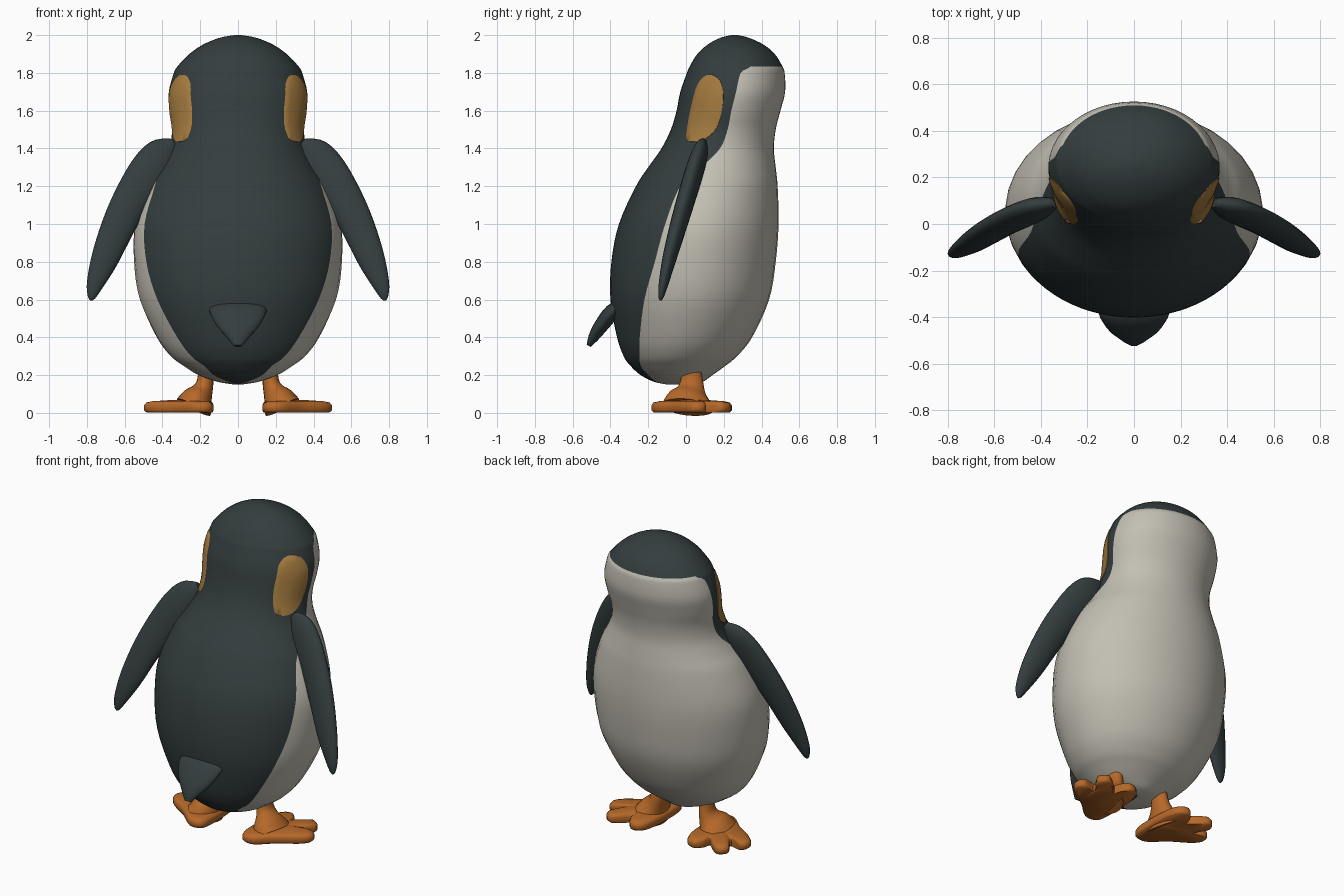
import bpy, bmesh, math
from mathutils import Vector

old = bpy.data.objects.get("Cube")
if old:
    bpy.data.objects.remove(old)


def material(name, r, g, b):
    m = bpy.data.materials.new(name)
    m.use_nodes = True
    m.diffuse_color = (r, g, b, 1)
    bsdf = m.node_tree.nodes["Principled BSDF"]
    bsdf.inputs["Base Color"].default_value = (r, g, b, 1)
    bsdf.inputs["Roughness"].default_value = 0.8
    return m


DARK = material("slate black", 0.034, 0.047, 0.048)
WHITE = material("warm white", 0.54, 0.52, 0.45)
ORANGE = material("foot orange", 0.47, 0.14, 0.022)
GOLD = material("cheek gold", 0.38, 0.2, 0.05)


def smooth_rows(rows, steps, closed=False):
    """Catmull-Rom samples through rows of numbers."""
    n, out = len(rows), []
    for i in range(n if closed else n - 1):
        ids = [i - 1, i, i + 1, i + 2]
        ids = [k % n if closed else min(max(k, 0), n - 1) for k in ids]
        quads = list(zip(*(rows[k] for k in ids)))
        for s in range(steps):
            t = s / steps
            out.append([b + t * (c - a + t * (2 * a - 5 * b + 4 * c - d
                        + t * (3 * (b - c) + d - a))) / 2 for a, b, c, d in quads])
    if not closed:
        out.append(list(rows[-1]))
    return out


def finish(bm, name, mats, angle=60):
    bmesh.ops.recalc_face_normals(bm, faces=bm.faces)
    me = bpy.data.meshes.new(name)
    bm.to_mesh(me)
    bm.free()
    for m in mats:
        me.materials.append(m)
    ob = bpy.data.objects.new(name, me)
    bpy.context.collection.objects.link(ob)
    bpy.ops.object.select_all(action="DESELECT")
    ob.select_set(True)
    bpy.context.view_layer.objects.active = ob
    bpy.ops.object.shade_smooth_by_angle(angle=math.radians(angle))
    return ob


def skin(rings, rule=None, caps=(True, True)):
    """Join closed rings of points; rule(ring, column) picks the material."""
    bm = bmesh.new()
    vs = [[bm.verts.new(p) for p in ring] for ring in rings]
    n = len(vs[0])
    for i in range(len(vs) - 1):
        for j in range(n):
            k = (j + 1) % n
            f = bm.faces.new((vs[i][j], vs[i][k], vs[i + 1][k], vs[i + 1][j]))
            f.material_index = rule(i, j) if rule else 0
    for use, ring in zip(caps, (vs[0], vs[-1])):
        if use:
            bm.faces.new(ring)
    return bm


def tube(rows, across, steps=4, sides=20):
    """Elliptic loft along rows of x, y, z, half width, half thickness."""
    rows = smooth_rows(rows, steps)
    pts = [Vector(r[:3]) for r in rows]
    rings = []
    for i, r in enumerate(rows):
        tan = (pts[min(i + 1, len(pts) - 1)] - pts[max(i - 1, 0)]).normalized()
        wide = (across - tan * across.dot(tan)).normalized()
        thick = tan.cross(wide)
        rings.append([pts[i] + wide * r[3] * math.cos(a) + thick * r[4] * math.sin(a)
                      for a in (2 * math.pi * k / sides for k in range(sides))])
    return skin(rings)


# Body and head: height, half width, back y, belly y, y of the colour edge
body_rows = smooth_rows([
    (.15, .02, -.1, .03, -.1), (.165, .11, -.17, .09, -.155), (.2, .21, -.24, .14, -.2),
    (.25, .29, -.295, .21, -.24), (.3, .355, -.33, .27, -.245), (.4, .43, -.365, .35, -.245),
    (.6, .52, -.4, .44, -.22), (.8, .55, -.395, .475, -.165), (1, .545, -.355, .49, -.11),
    (1.2, .475, -.265, .485, -.03), (1.3, .415, -.2, .475, .08), (1.4, .365, -.13, .465, .18),
    (1.5, .35, -.08, .475, .22), (1.6, .363, -.05, .5, .24), (1.7, .367, -.03, .525, .265),
    (1.8, .34, .005, .522, .29), (1.835, .32, .02, .51, .34), (1.9, .258, .06, .47, .32),
    (1.95, .185, .115, .41, .28), (1.985, .1, .18, .335, .26), (2, .02, .24, .275, .255)], 4)
HALF = 12
body_rings, top_ring = [], 0
for i, (z, rx, back, belly, edge) in enumerate(body_rows):
    cy, ry = (back + belly) / 2, (belly - back) / 2
    split = math.acos(max(-.99, min(.99, (cy - edge) / ry)))
    side = [split * k / HALF for k in range(HALF)]
    side += [split + (math.pi - split) * k / HALF for k in range(HALF + 1)]
    angles = side + [-a for a in reversed(side[1:-1])]
    body_rings.append([(rx * math.sin(a), cy - ry * math.cos(a), z) for a in angles])
    if z <= 1.836:
        top_ring = i


def body_colour(i, j):
    return 0 if i >= top_ring or j < HALF or j >= 3 * HALF else 1


finish(skin(body_rings, body_colour), "body", [DARK, WHITE])


def body_x(y, z):
    """Half width of the body surface at y and z."""
    for a, b in zip(body_rows, body_rows[1:]):
        if a[0] <= z <= b[0]:
            t = (z - a[0]) / (b[0] - a[0])
            _, rx, back, belly, _ = [p + t * (q - p) for p, q in zip(a, b)]
            u = (2 * y - back - belly) / (belly - back)
            return rx * math.sqrt(max(0, 1 - u * u))
    return 0


# Tail
finish(tube([(0, -.33, .575, .14, .03), (0, -.39, .535, .15, .042), (0, -.45, .46, .112, .038),
             (0, -.49, .4, .06, .028), (0, -.515, .355, .022, .012)], Vector((1, 0, 0))),
       "tail", [DARK])

cheek = smooth_rows([(.005, 1.44), (.005, 1.51), (.03, 1.64), (.06, 1.74), (.11, 1.79),
                     (.17, 1.775), (.198, 1.7), (.188, 1.58), (.15, 1.49), (.08, 1.44)], 3, True)
wing = [(.34, .09, 1.43, .03, .02), (.4, .075, 1.375, .088, .042), (.47, .045, 1.28, .106, .048),
        (.565, 0, 1.13, .097, .048), (.64, -.045, .975, .088, .044), (.707, -.09, .81, .072, .036),
        (.757, -.12, .68, .045, .025), (.774, -.132, .615, .022, .014), (.777, -.134, .595, .006, .005)]
leg = [(.235, .01, .03, .1, .14), (.215, .015, .07, .085, .12), (.19, .025, .115, .058, .08),
       (.175, .03, .16, .045, .062), (.17, .03, .23, .038, .05)]
foot = smooth_rows([(.13, -.1), (.155, -.17), (.23, -.175), (.34, -.08), (.45, -.01), (.497, .05),
                    (.47, .105), (.39, .09), (.405, .13), (.435, .19), (.39, .235), (.33, .2),
                    (.28, .155), (.265, .2), (.225, .242), (.165, .22), (.135, .12)], 3, True)

for s, label in ((1, "left"), (-1, "right")):
    # Cheek patch laid just over the head
    rings = []
    for scale, lift in ((1, -.008), (.985, .004), (.75, .004), (.5, .004), (.25, .004), (.05, .004)):
        pts = [(.1 + (y - .1) * scale, 1.62 + (z - 1.62) * scale) for y, z in cheek]
        rings.append([(s * (body_x(y, z) + lift), y, z) for y, z in pts])
    finish(skin(rings, caps=(False, True)), label + "_cheek_patch", [GOLD])

    # Wing
    finish(tube([(s * r[0], *r[1:]) for r in wing], Vector((s, 0, .6))), label + "_wing", [DARK])

    # Leg and webbed foot
    finish(tube([(s * r[0], *r[1:]) for r in leg], Vector((1, 0, 0))), label + "_leg", [ORANGE])
    cx, cy = .26, .03
    rings = [[(s * (cx + (x - cx) * k), cy + (y - cy) * k, z) for x, y in foot]
             for k, z in ((.95, .003), (1, .014), (1, .04), (.95, .055), (.8, .062), (.4, .068))]
    finish(skin(rings), label + "_foot", [ORANGE])
